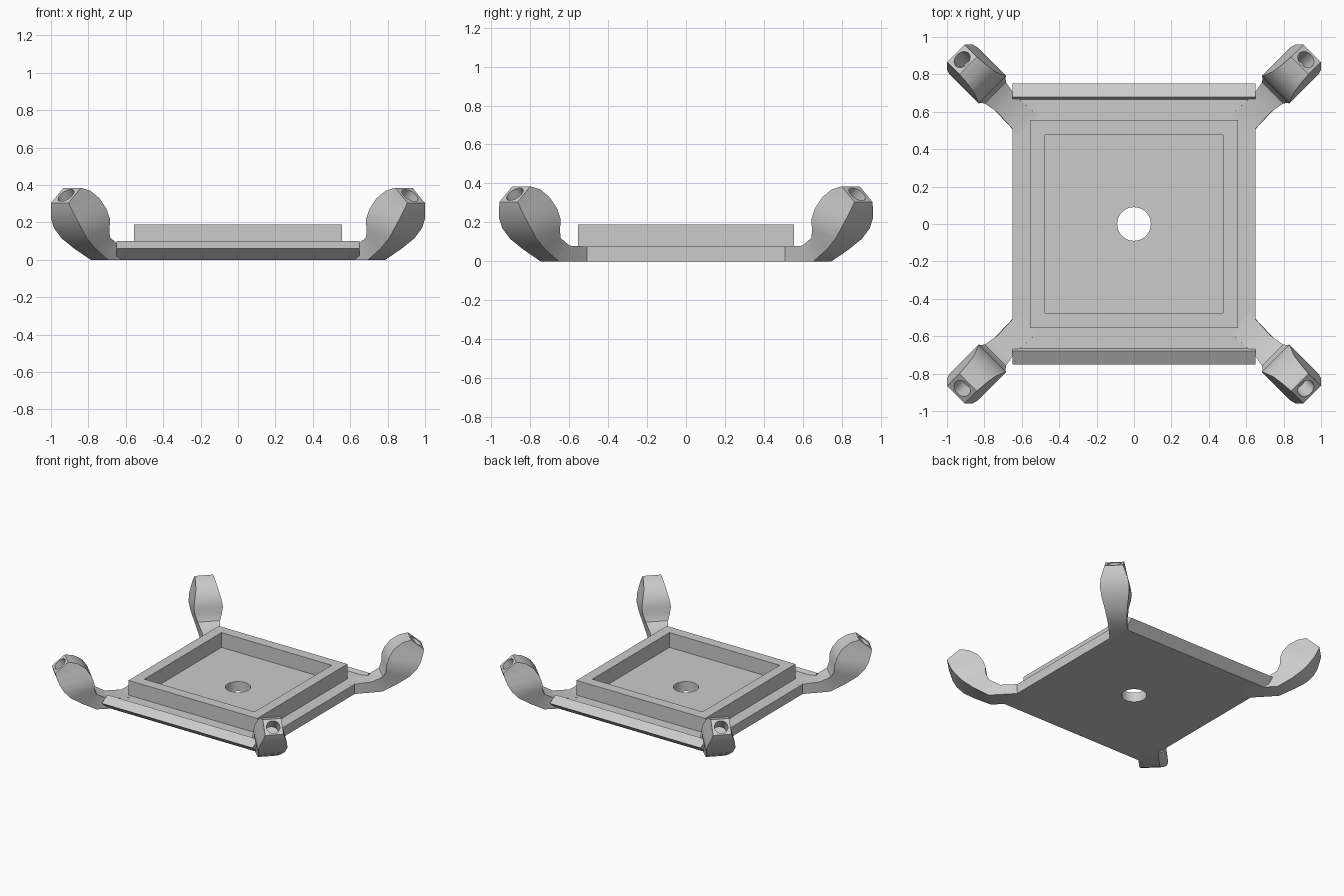
import bpy, bmesh, math
from mathutils import Vector, Matrix

cube = bpy.data.objects.get("Cube")
if cube:
    bpy.data.objects.remove(cube, do_unlink=True)

grey = bpy.data.materials.new("plain_grey")
grey.use_nodes = True
grey.diffuse_color = (0.6, 0.6, 0.6, 1)
grey.node_tree.nodes["Principled BSDF"].inputs["Base Color"].default_value = (0.6, 0.6, 0.6, 1)


def loft(name, sections):
    """Skin a row of equal-sized point loops and cap both ends."""
    bm = bmesh.new()
    loops = [[bm.verts.new(p) for p in sec] for sec in sections]
    n = len(loops[0])
    for a, b in zip(loops, loops[1:]):
        for i in range(n):
            j = (i + 1) % n
            bm.faces.new((a[i], a[j], b[j], b[i]))
    bm.faces.new(loops[0])
    bm.faces.new(loops[-1])
    bmesh.ops.recalc_face_normals(bm, faces=bm.faces)
    mesh = bpy.data.meshes.new(name)
    bm.to_mesh(mesh)
    bm.free()
    mesh.materials.append(grey)
    obj = bpy.data.objects.new(name, mesh)
    bpy.context.collection.objects.link(obj)
    return obj


def bore(obj, center, axis, radius, depth):
    """Cut a round hole and discard the cutter."""
    rot = Vector(axis).to_track_quat("Z", "Y").to_matrix().to_4x4()
    place = Matrix.Translation(center) @ rot
    ring = [(radius * math.cos(k * math.tau / 32), radius * math.sin(k * math.tau / 32))
            for k in range(32)]
    cutter = loft("hole_cutter", [[place @ Vector((x, y, z)) for x, y in ring]
                                  for z in (-depth, depth)])
    cutter.hide_render = True
    mod = obj.modifiers.new("hole", "BOOLEAN")
    mod.operation = "DIFFERENCE"
    mod.solver = "EXACT"
    mod.object = cutter
    graph = bpy.context.evaluated_depsgraph_get()
    mesh = bpy.data.meshes.new_from_object(obj.evaluated_get(graph))
    obj.modifiers.clear()
    obj.data = mesh
    bpy.data.objects.remove(cutter, do_unlink=True)


def smooth(obj, degrees):
    bpy.ops.object.select_all(action="DESELECT")
    obj.select_set(True)
    bpy.context.view_layer.objects.active = obj
    bpy.ops.object.shade_smooth_by_angle(angle=math.radians(degrees))


# Base plate: ridged front and back edges with an undercut, round centre hole
half = [(0.68, 0), (0.75, 0.06), (0.68, 0.10), (0.665, 0.075)]
profile = half + [(-y, z) for y, z in reversed(half)]
plate = loft("base_plate", [[(x, y, z) for y, z in profile] for x in (-0.65, 0.65)])
bore(plate, (0, 0, 0), (0, 0, 1), 0.09, 0.3)
smooth(plate, 30)


# Square raised frame around the recess
def square(r, z):
    return [(r, r, z), (-r, r, z), (-r, -r, z), (r, -r, z)]


low, high = 0.07, 0.19
frame = loft("raised_frame", [square(0.475, low), square(0.475, high),
                              square(0.555, high), square(0.555, low)])
bm = bmesh.new()
bm.from_mesh(frame.data)
# Open the centre and join the underside into a ring
caps = [f for f in bm.faces if all(abs(v.co.z - low) < 0.001 for v in f.verts)]
bmesh.ops.delete(bm, geom=caps, context="FACES_ONLY")
bmesh.ops.bridge_loops(bm, edges=[e for e in bm.edges if e.is_boundary])
bmesh.ops.recalc_face_normals(bm, faces=bm.faces)
bm.to_mesh(frame.data)
bm.free()


# Corner arms: outer point, inner point (reach, height) and half width
def on_arm(s, side, z):
    d = math.sqrt(0.5)
    return Vector((0.02 + d * (s + side), -0.02 + d * (s - side), z))


stations = [
    ((0.74, 0), (0.74, 0.074), 0.075),
    ((1.02, 0), (0.94, 0.08), 0.066),
    ((1.13, 0.06), (1.02, 0.12), 0.08),
    ((1.21, 0.115), (1.04, 0.165), 0.096),
    ((1.26, 0.17), (1.042, 0.215), 0.104),
    ((1.29, 0.22), (1.06, 0.27), 0.096),
    ((1.306, 0.265), (1.10, 0.33), 0.08),
    ((1.314, 0.29), (1.16, 0.37), 0.071),
    ((1.318, 0.305), (1.225, 0.385), 0.066),
]
arms = loft("corner_arms", [[on_arm(o[0], -w, o[1]), on_arm(o[0], w, o[1]),
                             on_arm(i[0], w, i[1]), on_arm(i[0], -w, i[1])]
                            for o, i, w in stations])
tip_axis = on_arm(0.08, 0, 0.093) - on_arm(0, 0, 0)
bore(arms, on_arm(1.272, 0, 0.345), tip_axis, 0.048, 0.1)
smooth(arms, 35)
mirror = arms.modifiers.new("four_corners", "MIRROR")
mirror.use_axis = (True, True, False)
mirror.use_mirror_merge = False
